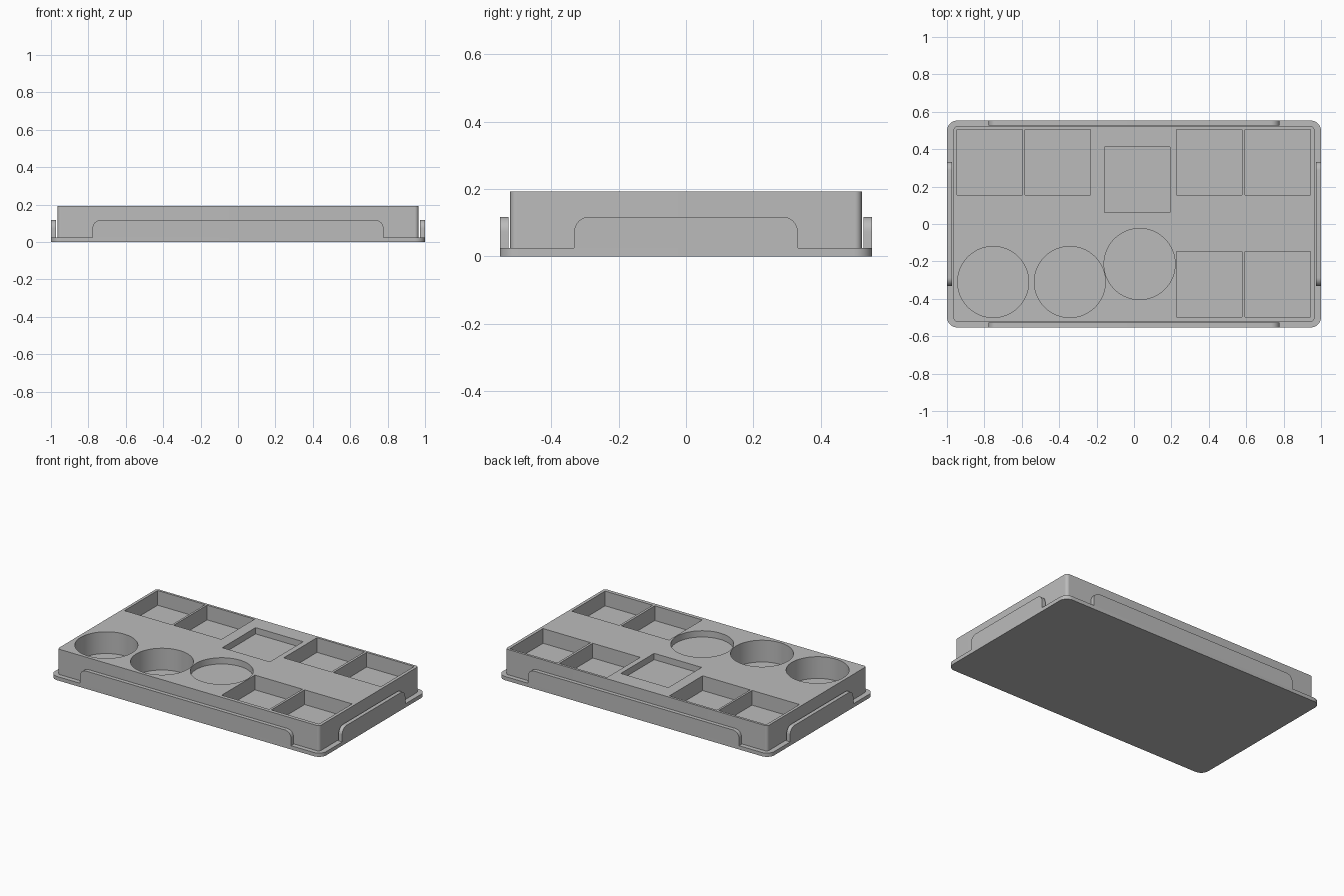
import bpy, bmesh
from math import sin, cos, pi
from mathutils import Vector

cube = bpy.data.objects.get("Cube")
if cube:
    bpy.data.objects.remove(cube, do_unlink=True)

grey = bpy.data.materials.new("plain_grey")
grey.use_nodes = True
GREY = (0.5, 0.5, 0.5, 1)
grey.diffuse_color = GREY
grey.node_tree.nodes["Principled BSDF"].inputs["Base Color"].default_value = GREY


def corner(cx, cy, r, start, steps=10):
    """Points of a quarter circle."""
    return [(cx + r * cos(start + pi / 2 * i / steps),
             cy + r * sin(start + pi / 2 * i / steps)) for i in range(steps + 1)]


def rounded(hx, hy, r):
    """Outline of a rectangle with four round corners."""
    pts = []
    for k, (sx, sy) in enumerate([(1, 1), (-1, 1), (-1, -1), (1, -1)]):
        pts += corner(sx * (hx - r), sy * (hy - r), r, k * pi / 2)
    return pts


def prism(bm, points, offset):
    """Closed prism from a planar outline."""
    face = bm.faces.new([bm.verts.new(p) for p in points])
    ext = bmesh.ops.extrude_face_region(bm, geom=[face])["geom"]
    verts = [v for v in ext if isinstance(v, bmesh.types.BMVert)]
    bmesh.ops.translate(bm, verts=verts, vec=Vector(offset))


def finish(bm, name):
    bmesh.ops.recalc_face_normals(bm, faces=bm.faces)
    mesh = bpy.data.meshes.new(name)
    bm.to_mesh(mesh)
    bm.free()
    mesh.materials.append(grey)
    obj = bpy.data.objects.new(name, mesh)
    bpy.context.collection.objects.link(obj)
    return obj


def activate(obj):
    bpy.ops.object.select_all(action='DESELECT')
    obj.select_set(True)
    bpy.context.view_layer.objects.active = obj


def slab(name, hx, hy, r, z0, z1):
    bm = bmesh.new()
    prism(bm, [(x, y, z0) for x, y in rounded(hx, hy, r)], (0, 0, z1 - z0))
    return finish(bm, name)


HX, HY = 1.0, 0.553
BASE_TOP, TOP, TAB_TOP = 0.025, 0.193, 0.118

# Base plate and main block
base = slab("base_plate", HX, HY, 0.055, 0, BASE_TOP)
body = slab("tray_body", 0.965, 0.522, 0.02, 0.02, TOP)

# Pockets: centre x, centre y, depth
DEEP, MEDIUM, SHALLOW = 0.145, 0.098, 0.042
squares = [(x, 0.331, MEDIUM) for x in (-0.771, -0.407, 0.403, 0.769)]
squares += [(x, -0.322, MEDIUM) for x in (0.403, 0.769)]
squares.append((0.017, 0.236, SHALLOW))
circles = [(-0.753, -0.31, DEEP), (-0.343, -0.31, DEEP), (0.03, -0.214, SHALLOW)]

bm = bmesh.new()
for cx, cy, depth in squares:
    h = 0.175
    prism(bm, [(cx + sx * h, cy + sy * h, TOP - depth)
               for sx, sy in ((1, 1), (-1, 1), (-1, -1), (1, -1))], (0, 0, depth + 0.05))
for cx, cy, depth in circles:
    prism(bm, [(cx + 0.19 * cos(2 * pi * i / 72), cy + 0.19 * sin(2 * pi * i / 72), TOP - depth)
               for i in range(72)], (0, 0, depth + 0.05))
cutter = finish(bm, "pocket_cutter")
cutter.hide_render = True

activate(body)
cut = body.modifiers.new("pockets", 'BOOLEAN')
cut.operation = 'DIFFERENCE'
cut.solver = 'EXACT'
cut.object = cutter
bpy.ops.object.modifier_apply(modifier=cut.name)
bpy.data.objects.remove(cutter, do_unlink=True)


# Upright tabs along the rim, round at the upper corners
def tab_outline(half, r=0.045):
    pts = [(half, 0.02)] + corner(half - r, TAB_TOP - r, r, 0)
    return pts + [(-x, z) for x, z in reversed(pts)]


THICK = 0.026
tabs = []
for name, side in (("front_tab", -1), ("back_tab", 1)):
    bm = bmesh.new()
    prism(bm, [(x, side * HY, z) for x, z in tab_outline(0.778)], (0, -side * THICK, 0))
    tabs.append(finish(bm, name))
for name, side in (("right_tab", -1), ("left_tab", 1)):
    bm = bmesh.new()
    prism(bm, [(side * HX, y, z) for y, z in tab_outline(0.332)], (-side * THICK, 0, 0))
    tabs.append(finish(bm, name))

for obj in [base, body] + tabs:
    activate(obj)
    bpy.ops.object.shade_smooth_by_angle()
